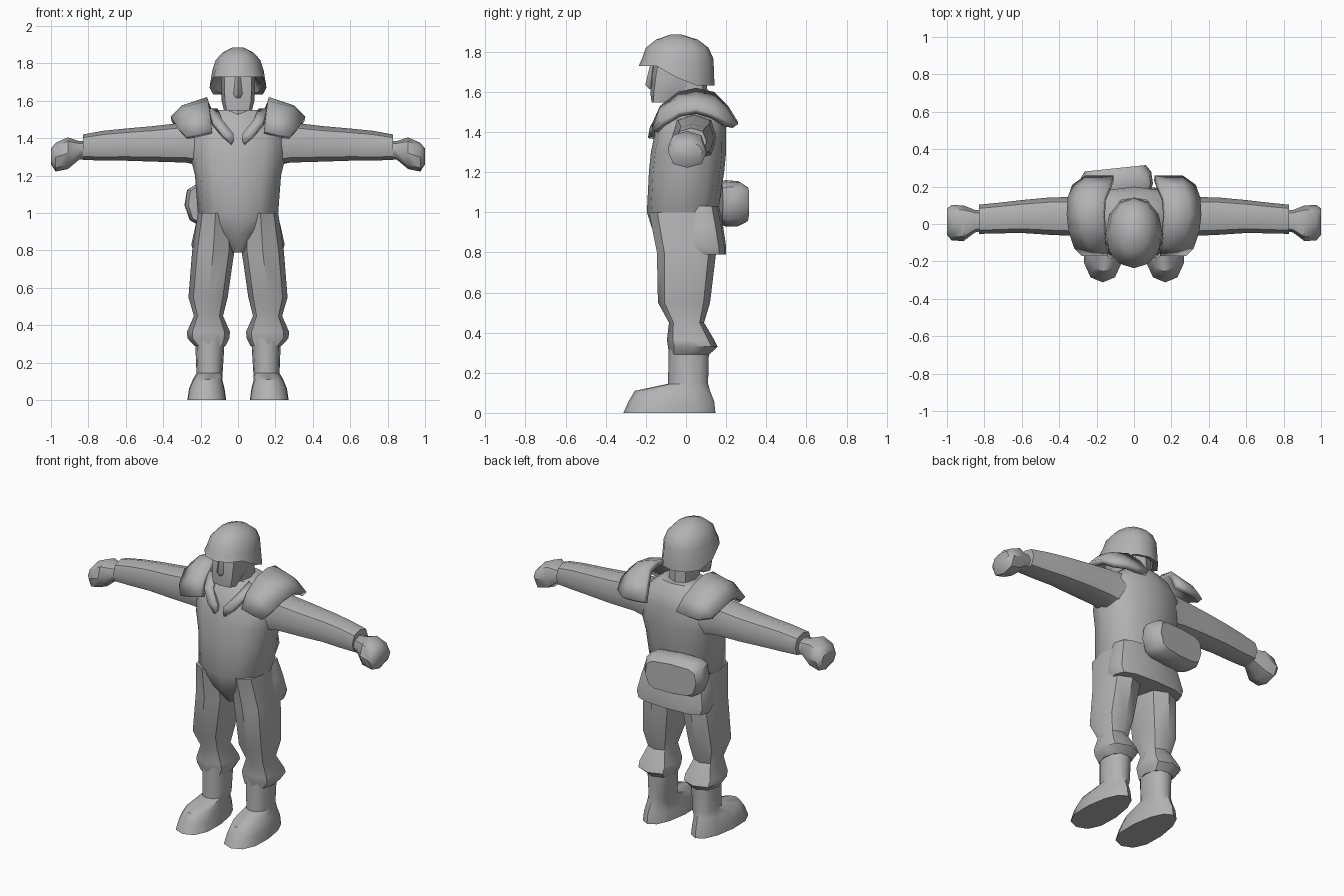
import bpy, bmesh, math
from mathutils import Vector, Matrix

grey = bpy.data.materials.new("plain_grey")
grey.diffuse_color = (0.45, 0.45, 0.45, 1)


def finish(name, bm, mirror=False, thick=0.0, angle=42):
    me = bpy.data.meshes.new(name)
    bm.to_mesh(me)
    bm.free()
    me.materials.append(grey)
    for p in me.polygons:
        p.use_smooth = True
    me.set_sharp_from_angle(angle=math.radians(angle))
    ob = bpy.data.objects.new(name, me)
    bpy.context.collection.objects.link(ob)
    if thick:
        m = ob.modifiers.new("thickness", 'SOLIDIFY')
        m.thickness, m.offset = thick, -1
    if mirror:
        ob.modifiers.new("mirror", 'MIRROR').use_clip = False
    return ob


def loft(name, axis, rings, n=8, e=2.4, taper=None, warp=None, **kw):
    """Rings are (position on axis, centre, half width, low, high)."""
    bm = bmesh.new()
    loops = []
    for k, (t, c, r, lo, hi) in enumerate(rings):
        loop = []
        for i in range(n):
            a = 2 * math.pi * i / n
            u = math.copysign(abs(math.cos(a)) ** (2 / e), math.cos(a))
            v = math.copysign(abs(math.sin(a)) ** (2 / e), math.sin(a))
            if taper:
                u *= 1 - taper[k] * (v + 1) / 2
            p, q = c + r * u, (lo + hi) / 2 + (hi - lo) / 2 * v
            co = {'z': (p, q, t), 'x': (t, p, q), 'y': (p, t, q)}[axis]
            loop.append(bm.verts.new(warp(k, Vector(co)) if warp else co))
        loops.append(loop)
    for a, b in zip(loops, loops[1:]):
        for i in range(n):
            j = (i + 1) % n
            bm.faces.new((a[i], a[j], b[j], b[i]))
    bm.faces.new(loops[0])
    bm.faces.new(loops[-1])
    bmesh.ops.recalc_face_normals(bm, faces=bm.faces)
    return finish(name, bm, **kw)


def plate(name, rows, facing, thick):
    """Mirrored curved plate from rows of points, thickened away from facing."""
    bm = bmesh.new()
    g = [[bm.verts.new(p) for p in row] for row in rows]
    for a, b in zip(g, g[1:]):
        for i in range(len(a) - 1):
            bm.faces.new((a[i], a[i + 1], b[i + 1], b[i]))
    bm.normal_update()
    if sum((f.normal.dot(Vector(facing)) for f in bm.faces)) < 0:
        bmesh.ops.reverse_faces(bm, faces=bm.faces)
    return finish(name, bm, mirror=True, thick=thick)


# Torso, narrowing to the crotch and to the neckline
loft("torso", 'z', [
    (0.79, 0, 0.03, -0.09, 0.10), (0.89, 0, 0.12, -0.16, 0.14),
    (1.00, 0, 0.215, -0.195, 0.16), (1.20, 0, 0.23, -0.185, 0.19),
    (1.30, 0, 0.255, -0.175, 0.20), (1.42, 0, 0.26, -0.15, 0.20),
    (1.49, 0, 0.20, -0.12, 0.185), (1.55, 0, 0.125, -0.07, 0.14)], n=12)
loft("neck", 'z', [(1.48, 0, 0.08, -0.10, 0.11), (1.57, 0, 0.075, -0.08, 0.11),
                   (1.68, 0, 0.075, -0.08, 0.10)])

# Jacket tail hanging over the back of the hips
loft("jacket_tail", 'z', [
    (1.03, 0, 0.20, -0.03, 0.165), (0.93, 0, 0.228, -0.02, 0.185),
    (0.83, 0, 0.25, 0.00, 0.20), (0.79, 0, 0.235, 0.02, 0.20)], n=12, e=3)

# Trouser legs with gathered cuffs
loft("trouser_legs", 'z', [
    (1.00, 0.12, 0.095, -0.185, 0.15), (0.80, 0.132, 0.113, -0.145, 0.15),
    (0.55, 0.16, 0.105, -0.14, 0.12), (0.45, 0.158, 0.078, -0.085, 0.09),
    (0.365, 0.158, 0.115, -0.095, 0.14), (0.33, 0.158, 0.112, -0.09, 0.158),
    (0.29, 0.15, 0.083, -0.085, 0.115)], n=8, mirror=True)

# Boots
loft("boots", 'z', [
    (0.34, 0.15, 0.08, -0.085, 0.115), (0.145, 0.152, 0.07, -0.09, 0.11),
    (0.11, 0.163, 0.085, -0.255, 0.12), (0.06, 0.167, 0.112, -0.285, 0.14),
    (0.0, 0.167, 0.122, -0.312, 0.147)],
    n=12, e=2.3, taper=[0, 0, 0.15, 0.3, 0.3], mirror=True)

# Sleeves and hands
loft("sleeves", 'x', [
    (0.18, 0.04, 0.115, 1.25, 1.49), (0.28, 0.04, 0.105, 1.27, 1.485),
    (0.45, 0.042, 0.10, 1.275, 1.465), (0.60, 0.04, 0.088, 1.28, 1.452),
    (0.72, 0.032, 0.082, 1.28, 1.44), (0.83, 0.025, 0.078, 1.285, 1.42)],
    n=8, mirror=True)
loft("hands", 'x', [
    (0.81, 0.018, 0.055, 1.29, 1.385), (0.85, 0.015, 0.06, 1.285, 1.385),
    (0.91, 0.004, 0.095, 1.235, 1.405), (0.975, 0.007, 0.095, 1.222, 1.375),
    (1.00, 0.012, 0.07, 1.26, 1.345)], n=8, mirror=True)

# Shoulder armour: each row runs from the neck edge to the outer rim
rows = [(-.17, .14, 1.44, .22, 1.42, .28, 1.41), (-.13, .15, 1.53, .24, 1.52, .32, 1.45),
        (-.04, .16, 1.60, .28, 1.57, .35, 1.50), (.05, .165, 1.62, .30, 1.575, .36, 1.515),
        (.14, .16, 1.60, .29, 1.56, .355, 1.49), (.21, .13, 1.53, .26, 1.51, .33, 1.45),
        (.26, .11, 1.45, .19, 1.44, .26, 1.44)]
plate("shoulder_armour", [[(r[i], r[0], r[i + 1]) for i in (1, 3, 5)] for r in rows],
      (0, 0, 1), 0.035)

# Lapels forming the V neck
plate("lapels", [[(0.11, -0.05, 1.56), (0.155, -0.07, 1.56)],
                 [(0.085, -0.135, 1.50), (0.135, -0.145, 1.49)],
                 [(0.025, -0.18, 1.425), (0.085, -0.18, 1.42)],
                 [(0.025, -0.185, 1.385), (0.035, -0.19, 1.37)]], (0, -1, 0.2), 0.03)

# Head and nose
loft("head", 'z', [
    (1.548, 0, 0.075, -0.172, -0.08), (1.60, 0, 0.088, -0.178, 0.0),
    (1.68, 0, 0.092, -0.175, 0.07), (1.76, 0, 0.09, -0.16, 0.08)], n=8, e=3)
loft("nose", 'z', [(1.615, 0, 0.012, -0.185, -0.16), (1.635, 0, 0.024, -0.203, -0.15),
                   (1.73, 0, 0.014, -0.18, -0.15)], n=4)


# Helmet whose rim drops from the brim down to the back
def rim(k, p):
    if k in (1, 2):
        f = min(1, max(0, (p.y + 0.12) / 0.13))
        p.z -= 0.095 * f * f * (3 - 2 * f)
    return p


loft("helmet", 'z', [
    (1.735, 0, 0.09, -0.17, 0.08), (1.74, 0, 0.125, -0.205, 0.11),
    (1.728, 0, 0.152, -0.236, 0.142), (1.765, 0, 0.137, -0.22, 0.137),
    (1.82, 0, 0.118, -0.20, 0.112), (1.86, 0, 0.08, -0.15, 0.06),
    (1.885, 0, 0.03, -0.08, -0.02)], n=12, e=2.1, warp=rim)

# Bag slung over the left side of the lower back
turn = Matrix.Rotation(math.radians(6), 3, 'Z')
pivot = Vector((-0.095, 0.24, 0))


def hang(k, p):
    # narrower towards the bottom, then turned to follow the back
    p.x = -0.095 + (p.x + 0.095) * (0.88 + 0.12 * min(1, (p.z - 0.93) / 0.1))
    return pivot + turn @ (p - pivot)


loft("back_bag", 'y', [
    (0.165, -0.095, 0.18, 0.94, 1.15), (0.195, -0.095, 0.193, 0.93, 1.16),
    (0.26, -0.095, 0.19, 0.93, 1.155), (0.298, -0.095, 0.165, 0.95, 1.13)],
    n=12, e=4, warp=hang)
